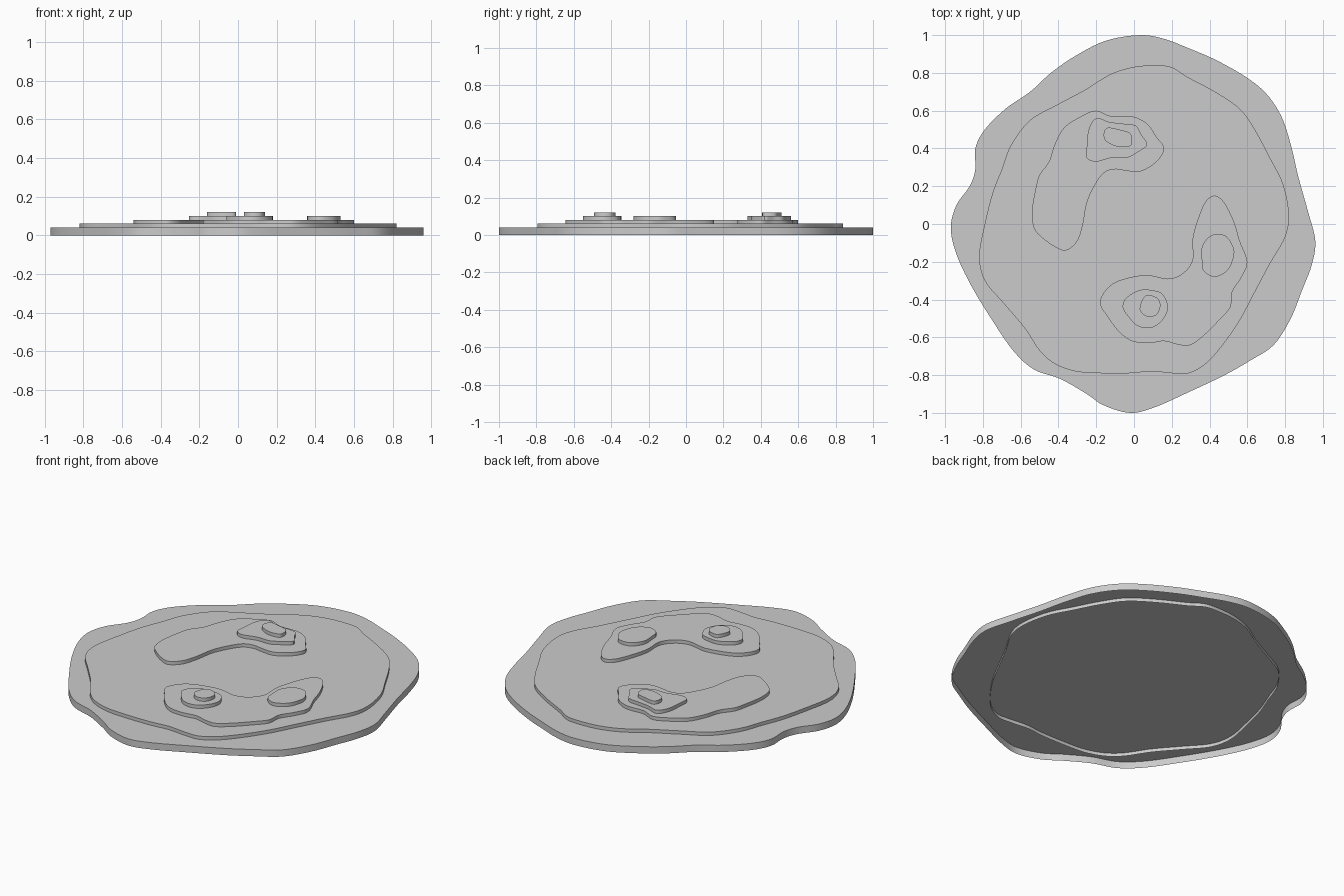
import bpy
import bmesh
from mathutils import Vector
from mathutils.geometry import interpolate_bezier

STEP = 0.02            # rise from one terrace to the next
WALL = 2 * STEP        # each terrace is an open-bottomed shell overlapping the one below
UNIT = 0.01            # outlines are written in hundredths

if "Cube" in bpy.data.objects:
    bpy.data.objects.remove(bpy.data.objects["Cube"], do_unlink=True)

# Single plain grey for the whole relief
grey = bpy.data.materials.new("plain_grey")
grey.use_nodes = True
colour = (0.6, 0.6, 0.6, 1.0)
grey.diffuse_color = colour
grey.node_tree.nodes["Principled BSDF"].inputs["Base Color"].default_value = colour


def smooth_outline(points, segments=5):
    """Closed smooth curve passing through all the given points."""
    knots = [Vector((x, y, 0)) * UNIT for x, y in points]
    count = len(knots)
    outline = []
    for i in range(count):
        before, start = knots[i - 1], knots[i]
        end, after = knots[(i + 1) % count], knots[(i + 2) % count]
        handle_a = start + (end - before) / 6
        handle_b = end - (after - start) / 6
        curve = interpolate_bezier(start, handle_a, handle_b, end, segments + 1)
        outline.extend(curve[:-1])
    return outline


def terrace(name, level, points):
    """Flat-topped shell with vertical walls; outlines run clockwise."""
    top = level * STEP + WALL
    outline = list(reversed(smooth_outline(points)))
    bm = bmesh.new()
    upper = [bm.verts.new((p.x, p.y, top)) for p in outline]
    lower = [bm.verts.new((p.x, p.y, top - WALL)) for p in outline]
    bm.faces.new(upper)
    for i in range(len(outline)):
        bm.faces.new((lower[i - 1], lower[i], upper[i], upper[i - 1]))
    mesh = bpy.data.meshes.new(name)
    bm.to_mesh(mesh)
    bm.free()
    mesh.materials.append(grey)
    obj = bpy.data.objects.new(name, mesh)
    bpy.context.collection.objects.link(obj)
    bpy.ops.object.select_all(action="DESELECT")
    obj.select_set(True)
    bpy.context.view_layer.objects.active = obj
    bpy.ops.object.shade_smooth_by_angle()
    return obj


# Wide base layer
terrace("base_layer", 0, [
    (3, 100), (16, 98), (29, 93), (43, 87), (59, 78), (70, 69), (78, 57),
    (83, 42), (87, 25), (92, 7), (96, -9), (94, -22), (89, -35), (83, -50),
    (74, -64), (62, -72), (48, -80), (29, -89), (11, -97), (-2, -100),
    (-16, -96), (-25, -90), (-39, -82), (-53, -77), (-64, -67), (-75, -51),
    (-86, -33), (-94, -16), (-97, -2), (-94, 10), (-87, 20), (-84, 29),
    (-84, 40), (-79, 50), (-68, 61), (-55, 70), (-44, 80), (-31, 89), (-15, 97)])

# Second layer
terrace("plateau_layer", 1, [
    (11, 84), (20, 83), (28, 78), (43, 70), (56, 61), (64, 50), (72, 35),
    (79, 21), (82, 5), (80, -7), (72, -21), (64, -36), (56, -51), (47, -64),
    (38, -74), (29, -79), (20, -79), (9, -78), (-2, -79), (-18, -79),
    (-31, -78), (-42, -74), (-50, -67), (-58, -55), (-69, -42), (-79, -30),
    (-82, -17), (-79, 0), (-75, 16), (-70, 29), (-65, 42), (-55, 55),
    (-41, 63), (-26, 71), (-13, 79), (-1, 83)])

# Two curved hills
terrace("back_hill", 2, [
    (-20, 60), (-12, 57), (-1, 57), (7, 53), (12, 46), (16, 40), (12, 33),
    (4, 28), (-3, 28), (-10, 29), (-16, 27), (-21, 20), (-25, 11), (-27, 0),
    (-30, -9), (-36, -14), (-42, -12), (-49, -7), (-53, -2), (-54, 7),
    (-52, 19), (-50, 26), (-45, 33), (-42, 42), (-37, 51), (-28, 57)])
terrace("front_hill", 2, [
    (43, 15), (48, 11), (53, 1), (56, -9), (60, -20), (57, -28), (52, -36),
    (51, -44), (45, -51), (37, -59), (30, -64), (24, -64), (16, -62),
    (8, -63), (-1, -62), (-8, -57), (-14, -49), (-18, -42), (-15, -35),
    (-8, -30), (6, -27), (18, -29), (26, -26), (31, -19), (31, -8),
    (34, 3), (38, 12)])

# Upper shoulders on the hills
terrace("back_shoulder", 3, [
    (-20, 56), (-13, 54), (-5, 53), (1, 52), (4, 47), (7, 42), (2, 38),
    (-4, 35), (-12, 35), (-20, 33), (-25, 35), (-25, 41), (-24, 50)])
terrace("front_shoulder", 3, [
    (9, -35), (15, -37), (18, -44), (15, -51), (9, -55), (2, -54),
    (-3, -49), (-6, -44), (-4, -39), (3, -35)])
terrace("left_shoulder", 3, [
    (41, -6), (48, -6), (52, -11), (53, -16), (50, -24), (43, -28),
    (37, -25), (36, -20), (36, -12)])

# Summits
terrace("back_summit", 4, [
    (-14, 51), (-8, 50), (-2, 48), (-1, 43), (-3, 41), (-9, 41),
    (-15, 44), (-16, 48)])
terrace("front_summit", 4, [
    (6, -38), (12, -39), (14, -43), (12, -48), (7, -49), (3, -45)])
